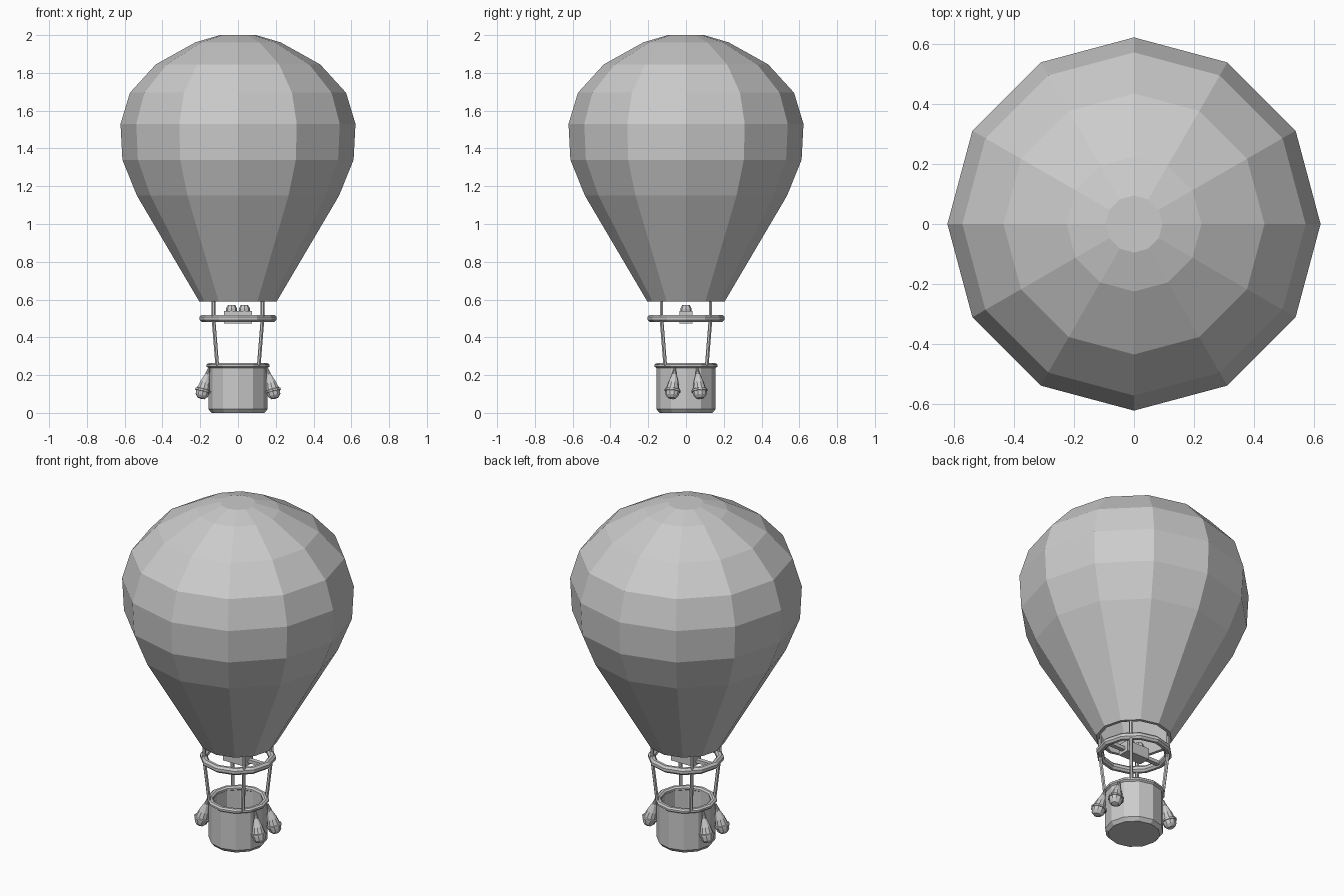
import bpy, bmesh, math
from mathutils import Vector, Matrix

if "Cube" in bpy.data.objects:
    bpy.data.objects.remove(bpy.data.objects["Cube"])

grey = bpy.data.materials.new("plain grey")
grey.diffuse_color = (0.6, 0.6, 0.6, 1)
grey.use_nodes = True
grey.node_tree.nodes["Principled BSDF"].inputs["Base Color"].default_value = grey.diffuse_color


def finish(name, bm):
    bmesh.ops.remove_doubles(bm, verts=bm.verts, dist=1e-5)
    bmesh.ops.recalc_face_normals(bm, faces=bm.faces)
    me = bpy.data.meshes.new(name)
    bm.to_mesh(me)
    bm.free()
    me.materials.append(grey)
    ob = bpy.data.objects.new(name, me)
    bpy.context.collection.objects.link(ob)
    return ob


def lathe(name, profile, sides=12, matrix=Matrix(), closed=False):
    """Spin an (r, z) profile round z with flat faces."""
    bm = bmesh.new()
    rings = [[bm.verts.new(matrix @ Vector((r * math.cos(2 * math.pi * i / sides),
                                            r * math.sin(2 * math.pi * i / sides), z)))
              for i in range(sides)] for r, z in profile]
    pairs = list(zip(rings, rings[1:]))
    if closed:
        pairs.append((rings[-1], rings[0]))
    for a, b in pairs:
        for i in range(sides):
            j = (i + 1) % sides
            bm.faces.new((a[i], a[j], b[j], b[i]))
    bmesh.ops.dissolve_degenerate(bm, dist=1e-6, edges=bm.edges)
    return finish(name, bm)


def ring(name, major, z, rr, rz, n=8):
    prof = [(major + rr * math.cos(2 * math.pi * (k + .5) / n),
             z + rz * math.sin(2 * math.pi * (k + .5) / n)) for k in range(n)]
    return lathe(name, prof, closed=True)


def rod(name, a, b, r, sides=6):
    a, b = Vector(a), Vector(b)
    d = b - a
    m = Matrix.Translation(a) @ d.to_track_quat('Z', 'Y').to_matrix().to_4x4()
    return lathe(name, [(0, 0), (r, 0), (r, d.length), (0, d.length)], sides, m)


def box(name, c, s):
    bm = bmesh.new()
    bmesh.ops.create_cube(bm, size=1, matrix=Matrix.Translation(c) @ Matrix.Diagonal((*s, 1)))
    return finish(name, bm)


# envelope, open at the mouth, with a thin inner skin
outer = [(0.205, 0.59), (0.37, 0.87), (0.535, 1.15), (0.612, 1.34), (0.622, 1.53),
         (0.572, 1.695), (0.435, 1.845), (0.225, 1.962), (0.095, 2.0), (0, 2.0)]
inner = [(max(r - 0.018, 0), z - (0.015 if z > 1.6 else 0)) for r, z in reversed(outer)]
lathe("envelope", outer + inner, closed=True)

# load hoop and burner
ring("load_hoop", 0.185, 0.50, 0.020, 0.021)
box("burner_crossbar", (0, 0, 0.498), (0.36, 0.025, 0.02))
box("burner_base", (0, 0, 0.506), (0.148, 0.07, 0.066))
for s in (-1, 1):
    lathe("burner_nozzle", [(0, 0.535), (0.029, 0.535), (0.029, 0.553), (0.02, 0.57), (0, 0.57)],
          8, Matrix.Translation((s * 0.034, 0, 0)))

# hollow basket with rim
lathe("basket", [(0, 0), (0.14, 0), (0.157, 0.02), (0.157, 0.25), (0.138, 0.25),
                 (0.138, 0.03), (0, 0.03)])
ring("basket_rim", 0.150, 0.25, 0.018, 0.014)

# suspension ropes at the four diagonals
for sx in (-1, 1):
    for sy in (-1, 1):
        rod("lower_rope", (sx * 0.110, sy * 0.110, 0.25), (sx * 0.130, sy * 0.130, 0.50), 0.010)
        rod("upper_rope", (sx * 0.130, sy * 0.130, 0.49), (sx * 0.130, sy * 0.130, 0.62), 0.010)

# sandbags, two on each side, leaning in towards the rim
bag = [(0, -0.043), (0.02, -0.04), (0.034, -0.025), (0.038, -0.004), (0.043, -0.003),
       (0.043, 0.007), (0.036, 0.010), (0.028, 0.045), (0.013, 0.09), (0.005, 0.128), (0, 0.13)]
for ang in (21, -21, 159, 201):
    m = (Matrix.Rotation(math.radians(ang), 4, 'Z') @ Matrix.Translation((0.199, 0, 0.116))
         @ Matrix.Rotation(math.radians(-16), 4, 'Y'))
    lathe("sandbag", bag, 10, m)
